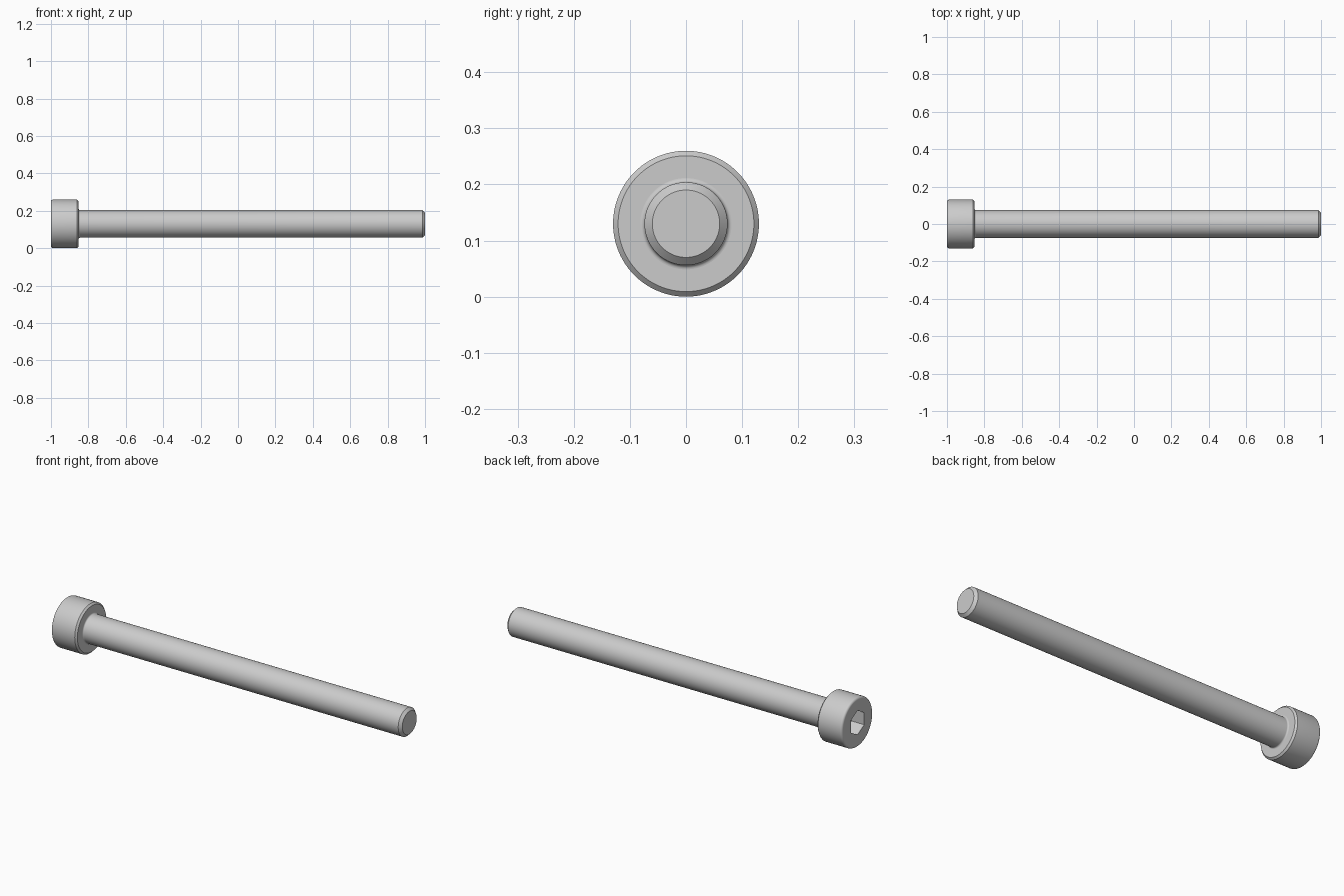
import bpy
import bmesh
from math import cos, sin, pi, radians

cube = bpy.data.objects.get("Cube")
if cube:
    bpy.data.objects.remove(cube)

SEGMENTS = 96
AXIS_Z = 0.13

# Main dimensions
HEAD_R, SHANK_R = 0.13, 0.074
HEAD_START, HEAD_END, TIP = -1.0, -0.852, 1.0
ROUND, BEVEL, FILLET = 0.012, 0.009, 0.0075
SOCKET_FLAT, SOCKET_DEPTH = 0.0555, 0.074

steel = bpy.data.materials.new("steel grey")
steel.use_nodes = True
colour = (0.6, 0.6, 0.6, 1)
steel.diffuse_color = colour
steel.node_tree.nodes["Principled BSDF"].inputs["Base Color"].default_value = colour


def circle(radius):
    return lambda a: radius


def hexagon(apothem):
    # Corners point straight up and down
    return lambda a: apothem / cos((a % (pi / 3)) - pi / 6)


def arc(cx, cr, radius, start, end, steps=6):
    angles = [radians(start + (end - start) * i / steps) for i in range(steps + 1)]
    return [(cx + radius * cos(t), circle(cr + radius * sin(t))) for t in angles]


def lathe(name, sections, start_tip=None, end_tip=None):
    """Skin rings along x; a tip closes that end at the given x."""
    bm = bmesh.new()
    rings = []
    for x, shape in sections:
        ring = []
        for i in range(SEGMENTS):
            a = 2 * pi * i / SEGMENTS
            ring.append(bm.verts.new((x, shape(a) * sin(a), AXIS_Z + shape(a) * cos(a))))
        rings.append(ring)
    for r, s in zip(rings, rings[1:]):
        for i in range(SEGMENTS):
            j = (i + 1) % SEGMENTS
            bm.faces.new((r[i], r[j], s[j], s[i]))
    for x, ring, flip in ((start_tip, rings[0], True), (end_tip, rings[-1], False)):
        if x is None:
            continue
        tip = bm.verts.new((x, 0, AXIS_Z))
        for i in range(SEGMENTS):
            a, b = ring[i], ring[(i + 1) % SEGMENTS]
            bm.faces.new((tip, b, a) if flip else (tip, a, b))
    # Rings turn clockwise about +x, so the winding already faces outward or is flipped here
    outer = max(bm.faces, key=lambda f: (f.calc_center_median().z, f.calc_area()))
    outer.normal_update()
    if outer.normal.z < 0:
        bmesh.ops.reverse_faces(bm, faces=bm.faces[:])
    mesh = bpy.data.meshes.new(name)
    bm.to_mesh(mesh)
    bm.free()
    mesh.materials.append(steel)
    obj = bpy.data.objects.new(name, mesh)
    bpy.context.collection.objects.link(obj)
    bpy.ops.object.select_all(action="DESELECT")
    obj.select_set(True)
    bpy.context.view_layer.objects.active = obj
    bpy.ops.object.shade_smooth_by_angle(angle=radians(30))
    return obj


# Cylindrical head with a hexagonal socket that ends in a drilled cone
floor = HEAD_START + SOCKET_DEPTH
head = [(floor, circle(SOCKET_FLAT)), (floor, hexagon(SOCKET_FLAT)),
        (HEAD_START, hexagon(SOCKET_FLAT))]
head += arc(HEAD_START + ROUND, HEAD_R - ROUND, ROUND, 180, 90)
head += [(HEAD_END - BEVEL, circle(HEAD_R)), (HEAD_END, circle(HEAD_R - BEVEL)),
         (HEAD_END, circle(SHANK_R + FILLET))]
lathe("head", head, start_tip=floor + 0.02)

# Plain shank with a fillet under the head and a bevelled tip
shank = arc(HEAD_END + FILLET, SHANK_R + FILLET, FILLET, 180, 270)
shank += [(TIP - 0.014, circle(SHANK_R)), (TIP, circle(0.06))]
lathe("shank", shank, end_tip=TIP)
